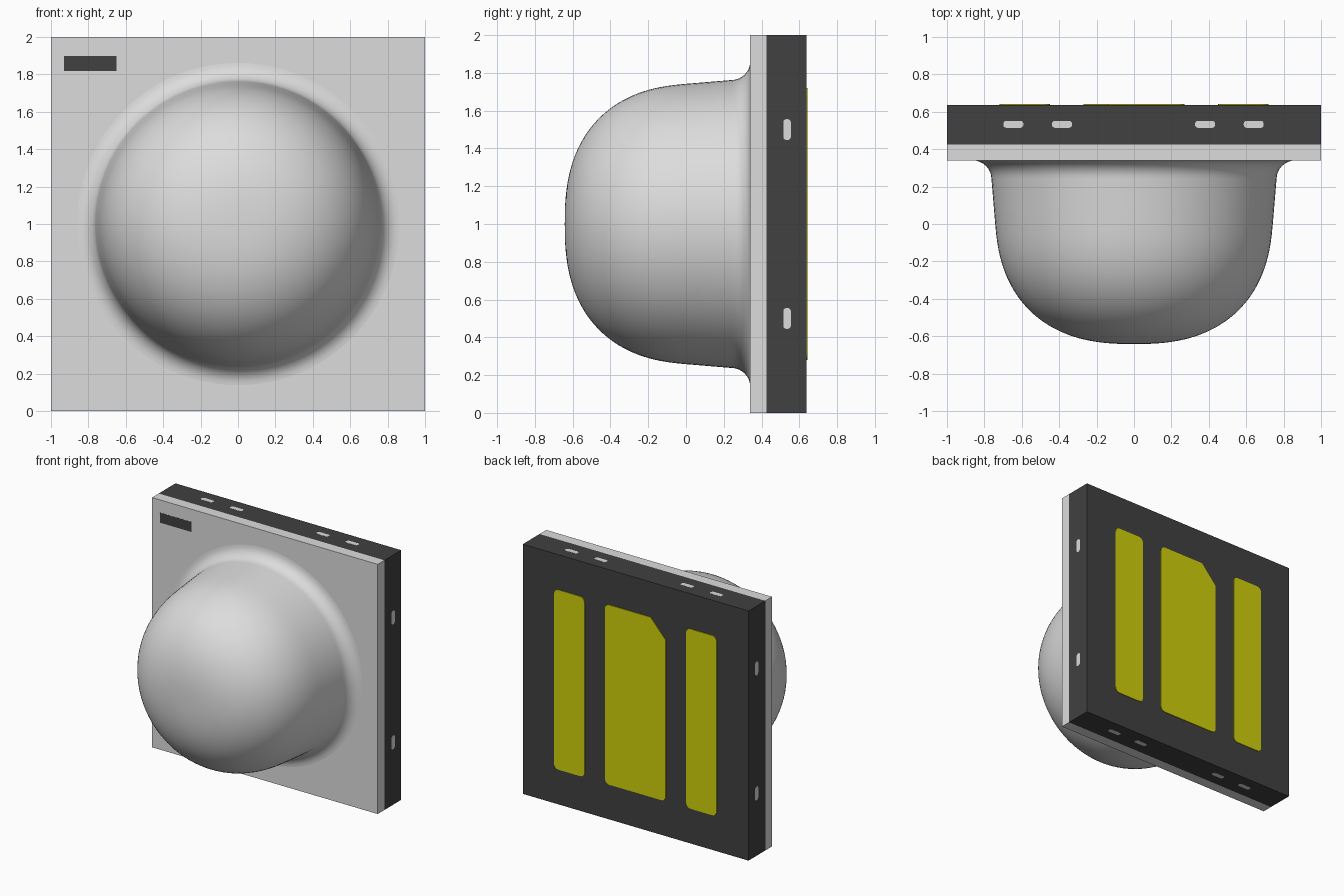
import bpy, bmesh
from math import sin, cos, pi, radians
from mathutils import Matrix, Vector

if "Cube" in bpy.data.objects:
    bpy.data.objects.remove(bpy.data.objects["Cube"], do_unlink=True)


def material(name, rgb):
    m = bpy.data.materials.new(name)
    m.use_nodes = True
    m.diffuse_color = (*rgb, 1)
    m.node_tree.nodes["Principled BSDF"].inputs["Base Color"].default_value = (*rgb, 1)
    return m


LIGHT = material("light_grey", (0.72, 0.72, 0.72))
DARK = material("dark_grey", (0.052, 0.052, 0.052))
GOLD = material("olive_gold", (0.63, 0.63, 0.003))


def add_object(name, bm, mat):
    mesh = bpy.data.meshes.new(name)
    bmesh.ops.recalc_face_normals(bm, faces=bm.faces[:])
    bm.to_mesh(mesh)
    bm.free()
    mesh.materials.append(mat)
    ob = bpy.data.objects.new(name, mesh)
    bpy.context.collection.objects.link(ob)
    return ob


def slab(name, y0, y1, mat):
    bm = bmesh.new()
    bmesh.ops.create_cube(bm, size=1)
    bmesh.ops.scale(bm, vec=(2, y1 - y0, 2), verts=bm.verts)
    bmesh.ops.translate(bm, vec=(0, (y0 + y1) / 2, 1), verts=bm.verts)
    return add_object(name, bm, mat)


def plate(name, centre, normal, size, mat, radius=0.0, raise_by=0.001, chamfer=None):
    """Thin plate lying on a flat surface, facing along normal."""
    w, h = size[0] / 2, size[1] / 2
    corners = [(-w, -h), (w, -h), (-w, h)]
    clipped = [(w, h - chamfer[1]), (w - chamfer[0], h)] if chamfer else [(w, h)]
    outline = corners[:2] + clipped + corners[2:]
    bm = bmesh.new()
    verts = [bm.verts.new((x, y, -0.004)) for x, y in outline]
    bm.faces.new(verts)
    if radius:
        # Clipped corners stay sharp
        rounded = [v for v, p in zip(verts, outline) if not chamfer or p in corners]
        bmesh.ops.bevel(bm, geom=rounded, offset=radius, segments=4,
                        profile=0.5, affect='VERTICES')
    new = bmesh.ops.extrude_face_region(bm, geom=bm.faces[:])["geom"]
    bmesh.ops.translate(bm, vec=(0, 0, 0.004 + raise_by),
                        verts=[g for g in new if isinstance(g, bmesh.types.BMVert)])
    n = Vector(normal)
    v = Vector((0, 1, 0)) if n.z else Vector((0, 0, 1))
    frame = Matrix((v.cross(n), v, n)).transposed().to_4x4()
    bm.transform(Matrix.Translation(centre) @ frame)
    return add_object(name, bm, mat)


# Package body: dark base with light front layer
slab("base", 0.425, 0.637, DARK)
slab("front_layer", 0.34, 0.425, LIGHT)

# Lens: fillet, then a tapered wall blending into a flattened cap, turned about y
profile = [(0, 0.36), (0.862, 0.36)]
for i in range(9):
    a = pi / 2 * (1 - i / 8)
    profile.append((0.862 - 0.1 * cos(a), 0.24 + 0.1 * sin(a)))
profile.append((0.752, 0.12))
power = 2 / 2.5
for i in range(33):
    a = pi / 2 * i / 32
    y = -0.642 * sin(a) ** power
    profile.append(((0.742 + 0.083 * y) * max(cos(a), 0) ** power, y))
bm = bmesh.new()
verts = [bm.verts.new((r, y, 1)) for r, y in profile]
edges = [bm.edges.new(pair) for pair in zip(verts, verts[1:])]
bmesh.ops.spin(bm, geom=verts + edges, cent=(0, 0, 1), axis=(0, 1, 0),
               angle=2 * pi, steps=96, use_duplicate=False)
bmesh.ops.remove_doubles(bm, verts=bm.verts, dist=0.0005)
lens = add_object("lens", bm, LIGHT)
bpy.ops.object.select_all(action='DESELECT')
lens.select_set(True)
bpy.context.view_layer.objects.active = lens
bpy.ops.object.shade_smooth_by_angle(angle=radians(40))

# Contact pads on the back, centre one with a clipped corner
BACK = (0, 1, 0)
plate("centre_pad", (0, 0.637, 1), BACK, (0.54, 1.44), GOLD, 0.04, 0.005, (0.135, 0.15))
for side, x in (("left", 0.585), ("right", -0.585)):
    plate(side + "_pad", (x, 0.637, 1), BACK, (0.27, 1.44), GOLD, 0.04, 0.005)

# Polarity mark on the front
plate("polarity_mark", (-0.79, 0.34, 1.858), (0, -1, 0), (0.28, 0.08), DARK)

# Tie bar ends on the four edges
for s, side in ((1, "left"), (-1, "right")):
    for z in (0.5, 1.5):
        plate(f"{side}_tie_bar", (s, 0.535, z), (s, 0, 0), (0.04, 0.11), LIGHT, 0.016)
for s, side in ((1, "top"), (-1, "bottom")):
    for x in (-0.645, -0.385, 0.38, 0.64):
        plate(f"{side}_tie_bar", (x, 0.533, 1 + s), (0, 0, s), (0.107, 0.038), LIGHT, 0.016)
